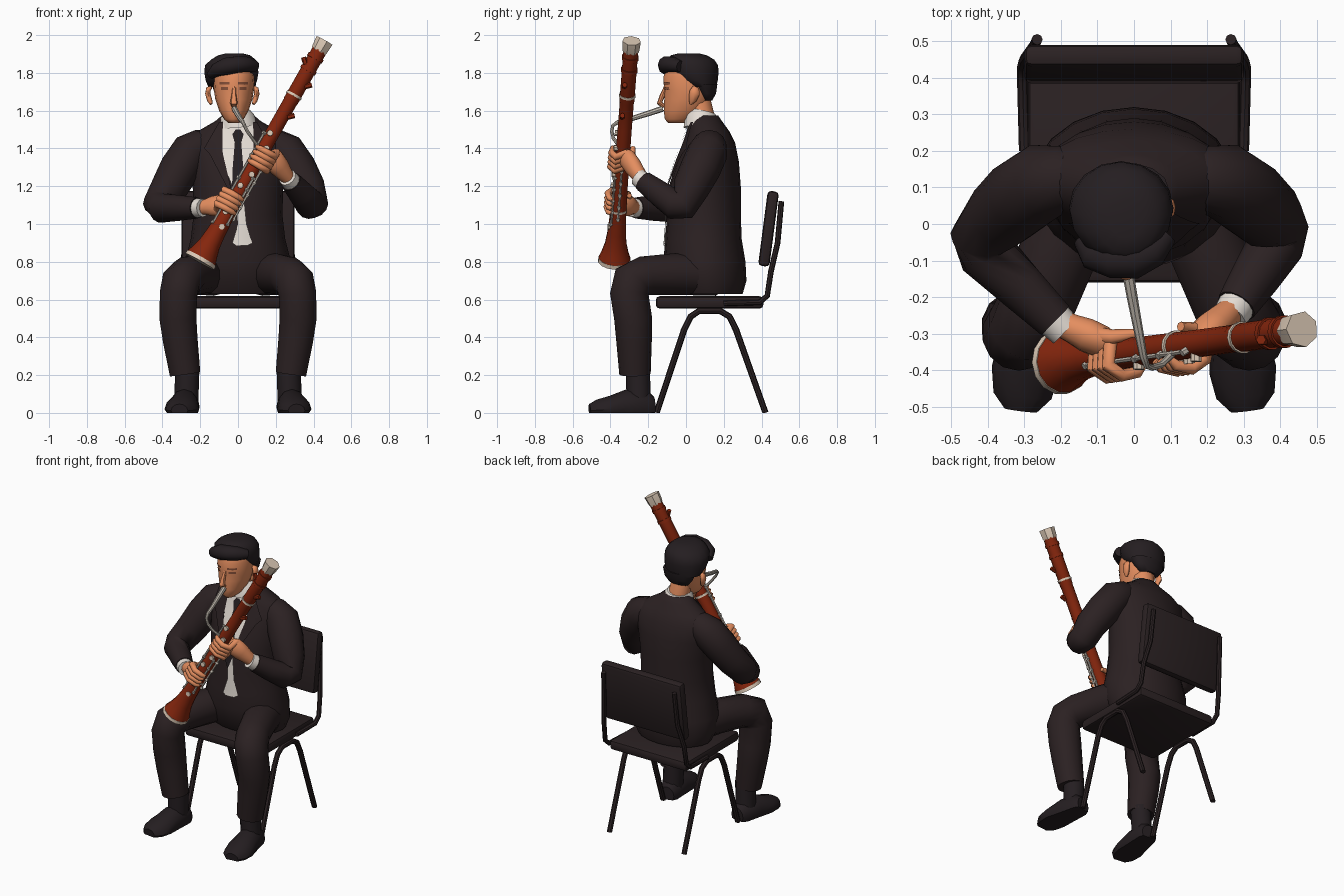
import bpy, bmesh, math
from mathutils import Vector as V, Matrix

if "Cube" in bpy.data.objects:
    bpy.data.objects.remove(bpy.data.objects["Cube"])

def mat(name, rgb):
    m = bpy.data.materials.new(name)
    m.diffuse_color = (*rgb, 1)
    m.use_nodes = True
    m.node_tree.nodes["Principled BSDF"].inputs["Base Color"].default_value = m.diffuse_color
    return m

SUIT = mat("suit_black", (0.024, 0.015, 0.016))
HAIR = mat("hair_black", (0.018, 0.013, 0.015))
CHAIR = mat("chair_black", (0.023, 0.015, 0.016))
SKIN = mat("skin", (0.78, 0.27, 0.115))
WOOD = mat("red_wood", (0.235, 0.019, 0.004))
CREAM = mat("cream", (0.72, 0.59, 0.47))
SILVER = mat("silver", (0.52, 0.47, 0.41))
SHIRT = mat("shirt_white", (0.78, 0.72, 0.66))
BROW = mat("brow_brown", (0.27, 0.09, 0.045))

def finish(bm, name, m, angle=40):
    bmesh.ops.recalc_face_normals(bm, faces=bm.faces[:])
    me = bpy.data.meshes.new(name)
    bm.to_mesh(me)
    bm.free()
    me.materials.append(m)
    for p in me.polygons:
        p.use_smooth = True
    me.set_sharp_from_angle(angle=math.radians(angle))
    ob = bpy.data.objects.new(name, me)
    bpy.context.collection.objects.link(ob)
    return ob

def sweep(bm, pts, radii, up=(0, 0, 1), n=12, level=False):
    """Elliptical tube through pts; radii are numbers or (side, up) pairs."""
    pts = [V(p) for p in pts]
    if not isinstance(radii, (list, tuple)):
        radii = [radii] * len(pts)
    rings = []
    for i, c in enumerate(pts):
        t = V((0, 0, 1)) if level else (
            ((pts[i] - pts[i - 1]).normalized() if i else V()) +
            ((pts[i + 1] - pts[i]).normalized() if i + 1 < len(pts) else V())).normalized()
        a = t.cross(V(up)).normalized()
        b = a.cross(t)
        ra, rb = radii[i] if isinstance(radii[i], (list, tuple)) else (radii[i],) * 2
        ring = []
        for k in range(n):
            w = 2 * math.pi * k / n
            p = c + a * ra * math.cos(w) + b * rb * math.sin(w)
            p.z = max(p.z, 0)
            ring.append(bm.verts.new(p))
        rings.append(ring)
    for r, s in zip(rings, rings[1:]):
        for k in range(n):
            bm.faces.new((r[k], r[(k + 1) % n], s[(k + 1) % n], s[k]))
    bm.faces.new(rings[0])
    bm.faces.new(rings[-1])

def tube(name, m, pts, radii, up=(0, 0, 1), n=12, level=False, angle=40):
    bm = bmesh.new()
    sweep(bm, pts, radii, up, n, level)
    return finish(bm, name, m, angle)

def stack(name, m, rows, n=18):
    """Level loft; rows are (z, cx, y_front, y_back, half_width)."""
    return tube(name, m, [(r[1], (r[2] + r[3]) / 2, r[0]) for r in rows],
                [(r[4], (r[3] - r[2]) / 2) for r in rows], (0, 1, 0), n, True, 60)

def front_y(rows, x, z):
    for p, q in zip(rows, rows[1:]):
        if p[0] <= z <= q[0]:
            f = (z - p[0]) / (q[0] - p[0])
            _, cx, y0, y1, w = [u + (v - u) * f for u, v in zip(p, q)]
            return (y0 + y1) / 2 - (y1 - y0) / 2 * math.sqrt(max(0, 1 - ((x - cx) / w) ** 2))
    return rows[-1][2]

def panel(name, m, rows, outline, off, cols=4, sub=6):
    """Thin plate lying on the front of a stack; outline is (z, x0, x1)."""
    bm, grid = bmesh.new(), []
    for p, q in zip(outline, outline[1:]):
        for j in range(sub + 1):
            z, x0, x1 = [u + (v - u) * j / sub for u, v in zip(p, q)]
            xs = [x0 + (x1 - x0) * k / cols for k in range(cols + 1)]
            grid.append([bm.verts.new((x, front_y(rows, x, z) - off, z)) for x in xs])
    for r, s in zip(grid, grid[1:]):
        for k in range(cols):
            bm.faces.new((r[k], r[k + 1], s[k + 1], s[k]))
    bmesh.ops.remove_doubles(bm, verts=bm.verts[:], dist=1e-5)
    return finish(bm, name, m)

def box(name, m, c, size, tilt=0, bevel=0.02):
    bm = bmesh.new()
    bmesh.ops.create_cube(bm, size=1, matrix=Matrix.Translation(c) @ Matrix.Rotation(tilt, 4, 'X')
                          @ Matrix.Diagonal((*size, 1)))
    bmesh.ops.bevel(bm, geom=bm.edges[:], offset=bevel, segments=2, affect='EDGES', profile=0.5)
    return finish(bm, name, m)

# Chair
box("seat", CHAIR, (0, 0.125, 0.585), (0.58, 0.57, 0.065))
box("backrest", CHAIR, (0, 0.437, 0.975), (0.6, 0.06, 0.4), -0.13)
for s, side in ((-1, "left"), (1, "right")):
    tube("chair_legs_" + side, CHAIR, [(s * x, y, z) for x, y, z in (
        (.28, -.155, .0), (.28, -.01, .44), (.28, .025, .51), (.28, .07, .54), (.28, .18, .54),
        (.28, .23, .51), (.28, .265, .44), (.28, .42, .0))], 0.017, (1, 0, 0), 8)
    tube("back_post_" + side, CHAIR, [(s * x, y, z) for x, y, z in (
        (.30, .2, .58), (.305, .39, .585), (.305, .43, .62), (.30, .45, .75), (.275, .485, .9),
        (.265, .505, 1.12))], 0.015, (1, 0, 0), 8)

# Jacket body with shirt, tie and lapels
torso = [(.63, 0, -.06, .30, .25), (.70, 0, -.10, .32, .28), (.80, 0, -.12, .315, .28),
         (.92, 0, -.11, .295, .25), (1.05, 0, -.10, .29, .235), (1.2, 0, -.09, .29, .24),
         (1.33, 0, -.05, .28, .26), (1.43, 0, -.01, .26, .27), (1.49, 0, .01, .23, .215),
         (1.545, 0, .02, .19, .12), (1.575, 0, .035, .17, .085)]
stack("jacket", SUIT, torso, 20)
panel("shirt_front", SHIRT, torso, [(1.57, -.08, .08), (1.42, -.09, .085), (1.3, -.07, .065),
      (1.15, -.01, .03), (1.0, .0, .045), (.9, -.03, .075), (.885, -.01, .05)], .007)
panel("tie", HAIR, torso, [(1.50, -.012, .012), (1.475, -.03, .03), (1.43, -.017, .017), (1.3, -.028, .028),
      (1.15, -.033, .033), (1.07, -.002, .002)], .013, 2)
for s, side in ((-1, "left"), (1, "right")):
    panel("lapel_" + side, SUIT, torso, [(1.54, s * .08, s * .10), (1.40, s * .083, s * .18),
          (1.37, s * .08, s * .15), (1.14, s * .025, s * .03)], .013, 3)
tube("shirt_collar", SHIRT, [(0, .085, 1.52), (-.005, .08, 1.57), (-.008, .085, 1.595)],
     [(.105, .10), (.09, .085), (.072, .072)], (0, 1, .25), 14)

# Trousers and shoes
for s, side in ((-1, "left"), (1, "right")):
    tube("trouser_leg_" + side, SUIT, [(s * x, y, z) for x, y, z in (
        (.13, .16, .73), (.20, -.06, .735), (.265, -.22, .725), (.30, -.285, .695), (.315, -.30, .63),
        (.318, -.28, .5), (.305, -.275, .38), (.28, -.27, .205))],
        [.11, .11, .105, (.11, .105), .102, .10, .094, .083], (1, 0, 0), 14, angle=60)
    bm = bmesh.new()
    sweep(bm, [(s * .275, -.25, .03), (s * .268, -.255, .24)], .064, (0, 1, 0))
    sweep(bm, [(s * x, y, z) for x, y, z in (
        (.265, -.17, .03), (.27, -.20, .03), (.285, -.31, .03), (.298, -.40, .02),
        (.305, -.47, .015), (.31, -.51, .012))],
        [(.05, .055), (.068, .085), (.08, .095), (.092, .07), (.08, .055), (.045, .035)])
    finish(bm, "shoe_" + side, HAIR)

# Instrument axis: P(t) runs from the bell to the top, with side and forward offsets
BASE, AXIS = V((-.195, -.378, .815)), V((.655, .09, 1.155))
D = AXIS.normalized()
U = D.cross(V((0, 1, 0))).normalized()
F = U.cross(D).normalized()
F = -F if F.y > 0 else F                    # towards the front
U = -U if U.x < 0 else U                    # towards +x

def P(t, u=0, f=0):
    return BASE + AXIS * t + U * u + F * f

def pipe(name, m, ts, radii, n=14):
    return tube(name, m, [P(t) for t in ts], radii, (0, 1, 0), n)

pipe("bassoon_body", WOOD, [0, .03, .07, .12, .2, .35, .60, .72, .725, .97],
     [.086, .072, .058, .05, .044, .04, .038, .038, .04, .04])
pipe("bell_rim", CREAM, [-.012, .004], [.088, .086])
pipe("top_cap", CREAM, [.95, .96, 1.0], [.042, .046, .05], 7)
for t in (.22, .47, .745):
    pipe("joint_ring", CREAM, [t, t + .01], .044)
for t in (.86, .915):
    pipe("wood_collar", WOOD, [t, t + .014], .045)

# Keywork: rods, posts and pads repeated along the body
bm = bmesh.new()
for u, f, t0, t1 in ((-.04, .022, .15, .56), (.03, .034, .17, .38), (.046, .0, .2, .42)):
    sweep(bm, [P(t0, u, f), P(t1, u, f)], .007, (0, 1, 0), 6)
    for i in range(5):
        t = t0 + (t1 - t0) * i / 4
        sweep(bm, [P(t, u * .6, f * .6), P(t, u * 1.2, f * 1.2)], .01, D, 6)
finish(bm, "key_rods", SILVER)
bm = bmesh.new()
for i in range(8):
    t = .15 + i * .06
    sweep(bm, [P(t, .01 * (-1) ** i, .025), P(t, .012 * (-1) ** i, .05)], .016, D, 8)
finish(bm, "key_pads", CREAM)
bm = bmesh.new()
for t, u in ((.80, .055), (.88, -.055), (.66, .055)):
    sweep(bm, [P(t, u * .5, .02), P(t + .02, u, .02)], .014, (0, 1, 0), 6)
finish(bm, "upper_keys", WOOD)
# Crook and reed
tube("crook", SILVER, [(-.018, -.125, 1.61), (-.005, -.2, 1.585), (.012, -.29, 1.557), (.025, -.36, 1.54),
     (.035, -.388, 1.52), (.05, -.393, 1.49), (.075, -.385, 1.455), (.10, -.36, 1.42), (.12, -.34, 1.38)],
     [.016, .015, .013, .011, .009, .009, .009, .01, .011], (1, 0, 0), 8)

# Arms, cuffs and hands wrapped round the instrument
arms = {"left": (-1, (-.425, -.06, 1.085), (-.215, -.265, 1.085), (-.085, -.325, 1.10)),
        "right": (1, (.40, -.04, 1.085), (.28, -.225, 1.225), (.185, -.31, 1.345))}
for side, (s, elbow, wrist, palm) in arms.items():
    e, w, p = V(elbow), V(wrist), V(palm)
    d = (w - e).normalized()
    tube("sleeve_" + side, SUIT, [(s * .10, .125, 1.44), (s * .19, .125, 1.415), (s * .25, .115, 1.38),
         (s * .31, .075, 1.29), (s * .365, .025, 1.19), e + V((s * -.01, .025, .02)), e + d * .035,
         e.lerp(w, .55), w],
         [.06, .09, .107, .107, .098, .088, .08, .068, .056], (s, .1, .3), 14, angle=75)
    tube("cuff_" + side, SHIRT, [w - d * .01, w + d * .04], [.052, .048], (0, 0, 1))
    bm = bmesh.new()
    h = (p - w).normalized()
    sweep(bm, [w, w + h * .05, w.lerp(p, .65), p, p + h * .03],
          [.036, (.04, .042), (.046, .056), (.044, .06), (.026, .045)], D)
    t = (palm[2] - BASE.z) / AXIS.z
    for i in range(4):                      # fingers over the front
        k = t + (i - 1.2) * .021
        sweep(bm, [p + D * (i - 1.5) * .027, P(k, s * .072, .036), P(k, s * .03, .062),
                   P(k, s * -.02, .053), P(k, s * -.038, .036)], [.02, .02, .018, .016, .01], D, 8)
    sweep(bm, [w.lerp(p, .6), P(t + .03, s * .05, -.045), P(t + .05, s * -.01, -.052)],
          [.026, .02, .013], D, 8)          # thumb behind
    finish(bm, "hand_" + side, SKIN, 60)

# Head
CX = -.022
head = [(1.535, CX, -.095, .0, .03), (1.555, CX, -.112, .05, .052), (1.60, CX, -.118, .10, .078),
        (1.66, CX, -.115, .135, .098), (1.71, CX, -.115, .15, .106), (1.78, CX, -.12, .155, .11),
        (1.84, CX, -.09, .13, .10), (1.87, CX, -.05, .09, .06)]
stack("head", SKIN, head, 16)
tube("neck", SKIN, [(0, .09, 1.5), (-.01, .08, 1.58), (-.02, .06, 1.66)], .068, (0, 1, 0))
tube("nose", SKIN, [(CX + .003, -.105, 1.735), (CX, -.125, 1.68), (CX, -.14, 1.64),
     (CX, -.115, 1.622)], [.008, (.013, .014), (.02, .015), .012], (0, 1, 0), 8)
bm = bmesh.new()
for s in (-1, 1):
    x = -.03 + s * .112
    sweep(bm, [(x, .025, 1.635), (x + s * .008, .035, 1.655), (x + s * .018, .045, 1.69),
               (x + s * .014, .045, 1.715), (x, .04, 1.725)],
          [.008, (.014, .02), (.014, .028), (.014, .024), .008], (0, 1, 0), 8)
    panel("brow", BROW, head, [(1.738, CX + s * .022, CX + s * .075), (1.751, CX + s * .022, CX + s * .075)],
          .005, 3, 1)
    panel("eye", BROW, head, [(1.71, CX + s * .03, CX + s * .068), (1.725, CX + s * .03, CX + s * .068)],
          .004, 3, 1)
finish(bm, "ears", SKIN, 60)

# Hair: rounded crown, swept-up fringe, and short back
HX = -.035
stack("hair_crown", HAIR, [(1.725, HX, .0, .16, .122), (1.76, HX, -.055, .168, .136), (1.80, HX, -.085, .172, .143),
      (1.84, HX, -.10, .17, .140), (1.87, HX + .01, -.10, .15, .118), (1.893, HX + .014, -.08, .11, .085),
      (1.903, HX + .014, -.04, .07, .045)], 16)
stack("hair_back", HAIR, [(1.655, CX, .085, .14, .07), (1.69, CX, .06, .16, .10), (1.74, CX, .02, .168, .118)], 14)
tube("hair_fringe", HAIR, [(-.145, -.045, 1.79), (-.115, -.085, 1.815), (-.06, -.098, 1.835), (.0, -.098, 1.845),
     (.05, -.075, 1.845), (.09, -.03, 1.835)],
     [.022, (.04, .036), (.05, .048), (.052, .045), (.045, .042), .03], (0, 0, 1), 10, angle=60)
